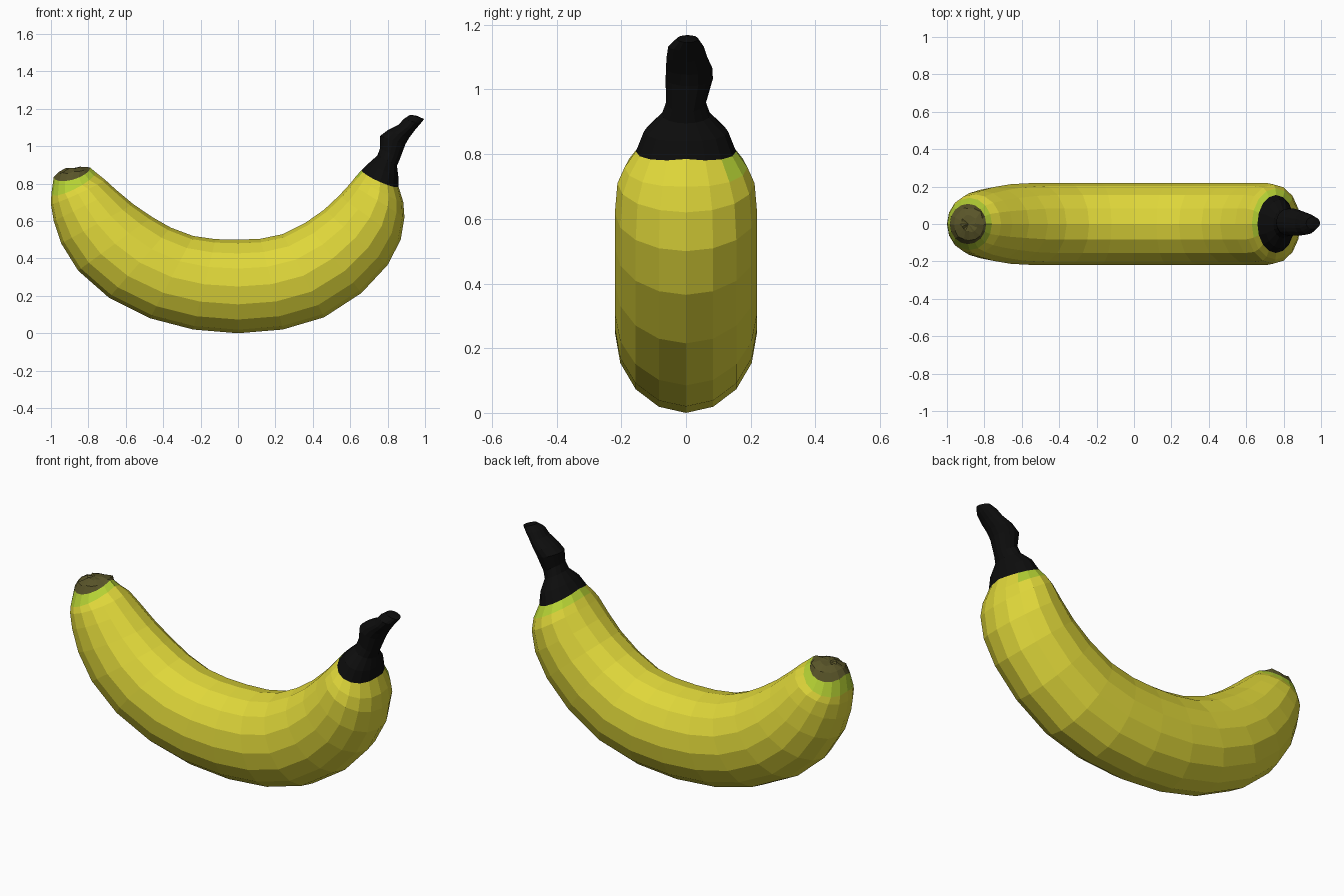
import bpy, bmesh, math, random
from mathutils import Vector

random.seed(4)
SIDES = 16


def material(name, rgb):
    m = bpy.data.materials.new(name)
    m.diffuse_color = (*rgb, 1)
    return m


YELLOW = material("ripe yellow", (0.74, 0.68, 0.042))
GREEN = material("unripe green", (0.47, 0.65, 0.035))
BROWN = material("dry brown", (0.10, 0.09, 0.022))
BLACK = material("stem black", (0.004, 0.004, 0.004))


def loft(name, rings, mats, rule=None, cap=None, jitter=0.0):
    """Ring = inner x, z, outer x, z, half width, sag of the flanks, y offset."""
    bm = bmesh.new()
    loops = []
    for n, (xi, zi, xo, zo, hw, sag, dy) in enumerate(rings):
        inner, outer = Vector((xi, 0, zi)), Vector((xo, 0, zo))
        mid, arm = (inner + outer) / 2, (inner - outer) / 2
        loop = []
        for k in range(SIDES):
            a = math.tau * k / SIDES
            p = mid + arm * math.cos(a) + Vector((0, hw * math.sin(a) + dy, 0))
            p.z -= sag * abs(math.sin(a))
            if n and jitter:
                p += Vector([random.uniform(-jitter, jitter) for _ in range(3)])
            loop.append(bm.verts.new(p))
        loops.append(loop)
    for n in range(len(loops) - 1):
        for k in range(SIDES):
            j = (k + 1) % SIDES
            f = bm.faces.new((loops[n][k], loops[n][j], loops[n + 1][j], loops[n + 1][k]))
            if rule:
                f.material_index = rule(n, math.tau * (k + 0.5) / SIDES)
    if cap:
        tip = bm.verts.new(cap)
        for k in range(SIDES):
            bm.faces.new((loops[-1][k], loops[-1][(k + 1) % SIDES], tip))
    bmesh.ops.recalc_face_normals(bm, faces=bm.faces)
    me = bpy.data.meshes.new(name)
    bm.to_mesh(me)
    bm.free()
    for m in mats:
        me.materials.append(m)
    ob = bpy.data.objects.new(name, me)
    bpy.context.collection.objects.link(ob)
    return ob


# Peel: curved body, flattened slightly sideways
tip_ring = (-0.79, 0.885, -0.985, 0.835, 0.108, 0.04, 0)
stem_ring = (0.66, 0.872, 0.858, 0.785, 0.155, 0.02, 0)
peel = [
    tip_ring,
    (-0.76, 0.86, -0.998, 0.745, 0.14, 0.035, 0),
    (-0.71, 0.82, -1.0, 0.69, 0.16, 0.01, 0),
    (-0.65, 0.765, -0.985, 0.60, 0.178, 0, 0),
    (-0.56, 0.69, -0.945, 0.48, 0.197, 0, 0),
    (-0.46, 0.622, -0.855, 0.335, 0.213, 0, 0),
    (-0.36, 0.565, -0.69, 0.19, 0.22, 0, 0),
    (-0.24, 0.52, -0.47, 0.08, 0.22, 0, 0),
    (-0.12, 0.503, -0.24, 0.02, 0.22, 0, 0),
    (0, 0.5, 0, 0, 0.22, 0, 0),
    (0.12, 0.505, 0.24, 0.02, 0.22, 0, 0),
    (0.24, 0.53, 0.46, 0.085, 0.22, 0, 0),
    (0.36, 0.59, 0.66, 0.215, 0.22, 0, 0),
    (0.46, 0.66, 0.80, 0.365, 0.22, 0, 0),
    (0.54, 0.735, 0.87, 0.50, 0.22, 0, 0),
    (0.60, 0.80, 0.89, 0.62, 0.212, 0, 0),
    (0.63, 0.838, 0.884, 0.70, 0.19, 0.01, 0),
    stem_ring,
]


def peel_colour(n, a):
    # Green all round the tip end, and on the back and inside near the stem
    if n == 0:
        return 1
    return int(n == len(peel) - 2 and 0.8 * math.sin(a) + 0.6 * math.cos(a) > 0.25)


loft("peel", peel, [YELLOW, GREEN], peel_colour)

# Dried blossom tip
loft("blossom_tip", [
    tip_ring,
    (-0.80, 0.89, -0.965, 0.86, 0.088, 0.015, 0),
    (-0.84, 0.893, -0.925, 0.88, 0.045, 0.005, 0),
], [BROWN], cap=(-0.885, 0, 0.882), jitter=0.006)

# Stem: flared collar, narrow neck, knobbly end leaning outwards
loft("stem", [
    stem_ring,
    (0.70, 0.91, 0.857, 0.84, 0.13, 0.005, 0),
    (0.745, 0.95, 0.85, 0.895, 0.075, 0, 0),
    (0.76, 0.99, 0.865, 0.93, 0.062, 0, 0),
    (0.76, 1.055, 0.895, 1.01, 0.073, 0, 0.01),
    (0.80, 1.085, 0.915, 1.045, 0.072, 0, 0.01),
    (0.86, 1.115, 0.945, 1.085, 0.063, 0, 0.003),
    (0.885, 1.145, 0.975, 1.12, 0.055, 0, 0),
    (0.92, 1.168, 0.995, 1.145, 0.033, 0, 0.005),
], [BLACK], cap=(0.955, 0.005, 1.163))
